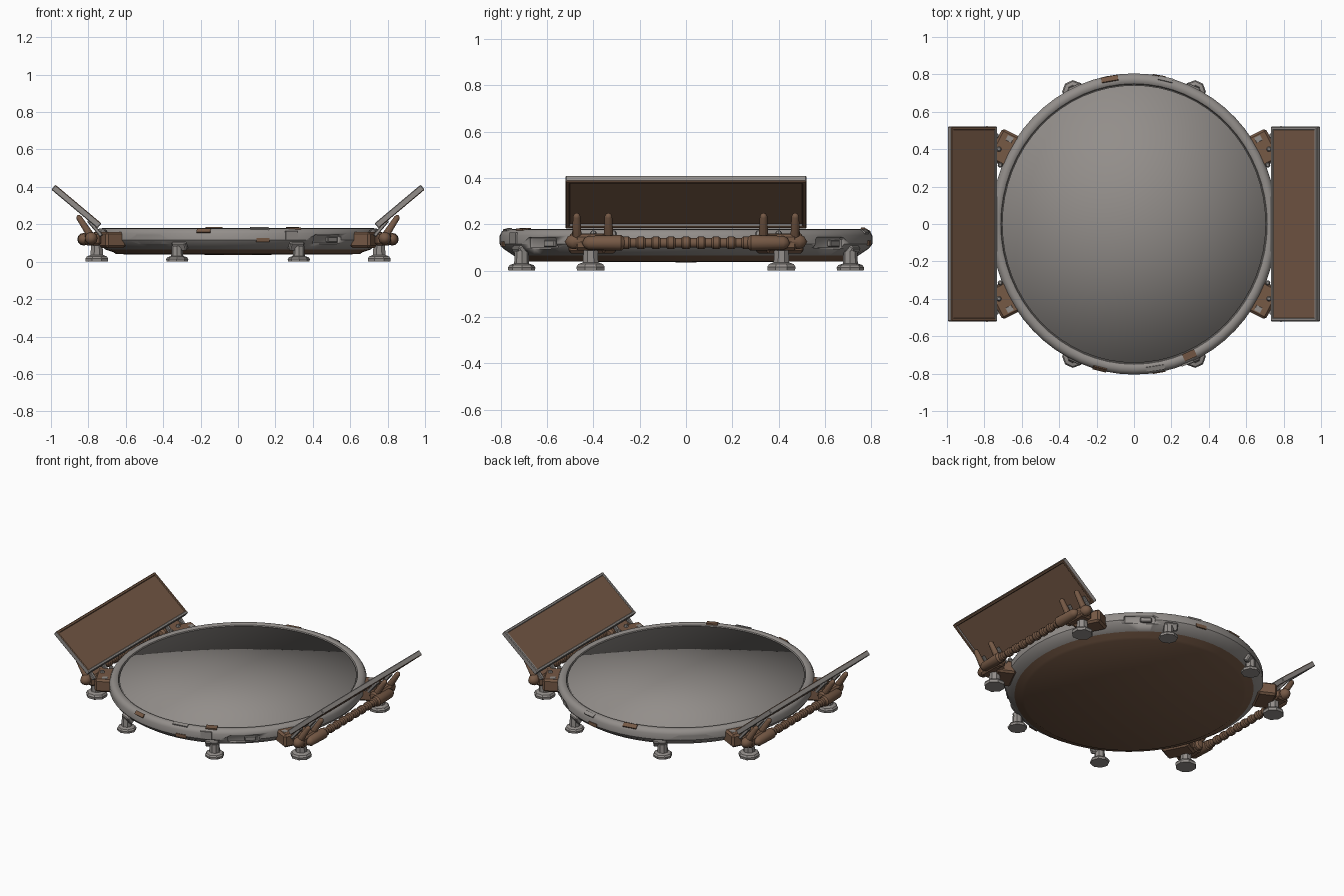
import bpy, bmesh, math
from mathutils import Matrix, Vector

if "Cube" in bpy.data.objects:
    bpy.data.objects.remove(bpy.data.objects["Cube"])

def mat(name, c):
    m = bpy.data.materials.new(name)
    m.diffuse_color = (*c, 1)
    m.use_nodes = True
    m.node_tree.nodes["Principled BSDF"].inputs["Base Color"].default_value = m.diffuse_color
    return m

GREY = mat("worn grey metal", (0.29, 0.27, 0.255))
BROWN = mat("rust brown", (0.18, 0.10, 0.06))
RX = 0.95                                   # the body is slightly narrower in x
T, R, S = Matrix.Translation, Matrix.Rotation, Matrix.Diagonal

def finish(name, bm, mats, rule=None, angle=35, xf=None):
    """Turn a bmesh into a shaded object; rule picks a material per face."""
    if xf is not None:
        bm.transform(xf)
    bmesh.ops.recalc_face_normals(bm, faces=bm.faces)
    bm.normal_update()
    for f in bm.faces:
        f.smooth = True
        if rule:
            f.material_index = rule(f)
    me = bpy.data.meshes.new(name)
    bm.to_mesh(me)
    bm.free()
    for m in mats:
        me.materials.append(m)
    o = bpy.data.objects.new(name, me)
    bpy.context.collection.objects.link(o)
    if angle:
        bpy.ops.object.select_all(action='DESELECT')
        o.select_set(True)
        bpy.context.view_layer.objects.active = o
        bpy.ops.object.shade_smooth_by_angle(angle=math.radians(angle))
    return o

def lathe(profile, seg):
    """Revolve (radius, z) points around z; zero radius makes a pole."""
    bm = bmesh.new()
    rings = []
    for r, z in profile:
        if r == 0:
            rings.append([bm.verts.new((0, 0, z))])
        else:
            rings.append([bm.verts.new((r * math.cos(2 * math.pi * i / seg),
                                        r * math.sin(2 * math.pi * i / seg), z)) for i in range(seg)])
    for a, b in zip(rings, rings[1:]):
        for i in range(seg):
            j = (i + 1) % seg
            q = [a[i % len(a)], a[j % len(a)], b[j % len(b)], b[i % len(b)]]
            bm.faces.new(list(dict.fromkeys(q)))
    return bm

def box(size, bevel=0.0):
    bm = bmesh.new()
    bmesh.ops.create_cube(bm, size=1, matrix=S((*size, 1)))
    if bevel:
        bmesh.ops.bevel(bm, geom=bm.edges[:], offset=bevel, segments=1, affect='EDGES')
    return bm

def rod(a, b, ra, rb, seg=10):
    """Tapered round-ended rod from a to b."""
    a, b = Vector(a), Vector(b)
    L = (b - a).length
    bm = lathe([(0, -ra * .6), (ra * .7, -ra * .4), (ra, 0), (rb, L), (rb * .7, L + rb * .6), (0, L + rb)], seg)
    bm.transform(T(a) @ (b - a).to_track_quat('Z', 'Y').to_matrix().to_4x4())
    return bm

def on_rim(deg, r, z, tilt=0):
    """Frame on the rim: local x outward, y along the rim."""
    a = math.radians(deg)
    return T((RX * r * math.cos(a), r * math.sin(a), z)) @ R(a, 4, 'Z') @ R(math.radians(-tilt), 4, 'Y')

# round body with rolled rim and rusty underside
body = finish("round_body", lathe(
    [(0, 0.158), (0.745, 0.158), (0.75, 0.172), (0.762, 0.179), (0.78, 0.178), (0.795, 0.17),
     (0.805, 0.152), (0.805, 0.115), (0.79, 0.095), (0.745, 0.065), (0.70, 0.05), (0.685, 0.04), (0, 0.036)], 64),
    [GREY, BROWN], lambda f: int(f.calc_center_median().z < 0.06), xf=S((RX, 1, 1, 1)))

# recessed slots on the four diagonals
for deg in (51, 129, 231, 309):
    cutter = finish("slot_cutter", box((0.06, 0.19, 0.05), 0.008), [GREY], angle=0, xf=on_rim(deg, 0.81, 0.118))
    m = body.modifiers.new("slot", 'BOOLEAN')
    m.object, m.operation, m.solver = cutter, 'DIFFERENCE', 'EXACT'
    bpy.ops.object.select_all(action='DESELECT')
    bpy.context.view_layer.objects.active = body
    body.select_set(True)
    bpy.ops.object.modifier_apply(modifier="slot")
    bpy.data.objects.remove(cutter)
    finish("slot_latch", box((0.02, 0.07, 0.03), 0.004), [GREY], xf=on_rim(deg + 3, 0.788, 0.118))

# plate on top, softly shaded over its edge
finish("top_plate", lathe([(0, 0.172), (0.742, 0.168), (0.742, 0.155)], 64), [GREY], angle=0, xf=S((RX, 1, 1, 1)))

# small plates around the rim: angle, radius, height, tilt, width, depth, material
for deg, r, z, tilt, w, d, m in [
        (100, 0.787, 0.174, 60, 0.09, 0.03, BROWN), (77, 0.793, 0.17, 55, 0.08, 0.025, GREY),
        (294, 0.768, 0.179, 85, 0.07, 0.04, BROWN), (279, 0.78, 0.177, 75, 0.10, 0.025, GREY),
        (256, 0.798, 0.166, 40, 0.075, 0.025, BROWN), (280, 0.804, 0.115, 0, 0.07, 0.022, BROWN),
        (292, 0.804, 0.14, 0, 0.07, 0.05, GREY), (80, 0.804, 0.12, 0, 0.07, 0.022, BROWN)]:
    finish("rim_plate", box((0.009, w, d)), [m], xf=on_rim(deg, r, z, tilt))

FOOT = [(0, 0), (0.064, 0), (0.066, 0.016), (0.058, 0.028), (0.036, 0.036), (0.033, 0.1), (0, 0.1)]
for sx in (-1, 1):
    for sy in (-1, 1):
        mir = S((sx, sy, 1, 1))
        # front and back feet under the rim
        finish("small_foot", lathe([(r * 0.9, z * 0.85) for r, z in FOOT], 8), [GREY],
               xf=mir @ T((0.325, 0.71, 0)) @ R(math.radians(65), 4, 'Z') @ R(math.pi / 8, 4, 'Z'))
        finish("foot_strap", box((0.03, 0.08, 0.05), 0.006), [GREY], xf=mir @ on_rim(65.5, 0.79, 0.085, -30))
        # side feet
        finish("side_foot", lathe(FOOT, 8), [GREY], xf=mir @ T((0.755, 0.412, 0)) @ R(math.pi / 8, 4, 'Z'))
        # bracket clamped to the body
        finish("bracket", box((0.12, 0.18, 0.085), 0.012), [BROWN],
               xf=mir @ T((0.69, 0.405, 0.117)) @ R(math.radians(27), 4, 'Z'))
        finish("bracket_ear", box((0.05, 0.045, 0.06), 0.008), [GREY],
               xf=mir @ T((0.665, 0.455, 0.13)) @ R(math.radians(27), 4, 'Z'))
        finish("hinge_block", box((0.085, 0.15, 0.07), 0.012), [BROWN], xf=mir @ T((0.775, 0.405, 0.122)))
        for x, y in ((0.715, 0.315), (0.722, 0.40)):
            finish("bolt", lathe([(0.014, 0), (0.014, 0.012), (0.008, 0.02), (0, 0.021)], 8), [GREY],
                   xf=mir @ T((x, y, 0.152)))
        # prongs holding the panel from behind
        for y in (0.335, 0.472):
            finish("prong", rod((0.775, y, 0.12), (0.85, y, 0.235), 0.022, 0.016), [BROWN], xf=mir)
            finish("prong_knuckle", rod((0.785, y - 0.018, 0.125), (0.785, y + 0.018, 0.125), 0.034, 0.034),
                   [BROWN], xf=mir)
            finish("panel_clip", box((0.11, 0.025, 0.02), 0.004), [GREY],
                   xf=mir @ T((0.765, y, 0.18)) @ R(math.radians(-50), 4, 'Y'))
        # pipe end fitting
        finish("pipe_fitting", rod((0.825, 0.28, 0.12), (0.825, 0.42, 0.12), 0.034, 0.03, 12), [BROWN], xf=mir)

    # ringed pipe between the brackets
    prof = [(0, -0.3)]
    for i in range(-4, 5):
        y = i * 0.065
        prof += [(0.021, y - 0.02), (0.027, y - 0.012), (0.027, y + 0.012), (0.021, y + 0.02)]
    prof.append((0, 0.3))
    finish("ringed_pipe", lathe(prof, 12), [BROWN], xf=T((sx * 0.822, 0, 0.12)) @ R(math.pi / 2, 4, 'X'))

    # tilted side panel: frame bars grey inside, brown behind, around a brown sheet
    px = S((sx, 1, 1, 1)) @ T((0.864, 0, 0.295)) @ R(math.radians(-40), 4, 'Y')
    back = px.to_3x3() @ Vector((0, 0, -1))
    rule = lambda f: int(f.normal.dot(back) > 0.3)
    for s in (-1, 1):
        finish("panel_long_bar", box((0.018, 1.04, 0.034), 0.004), [GREY, BROWN], rule,
               xf=px @ T((s * 0.152, 0, 0)))
        finish("panel_end_bar", box((0.32, 0.018, 0.034), 0.004), [GREY, BROWN], rule,
               xf=px @ T((0, s * 0.511, 0)))
    finish("panel_sheet", box((0.30, 1.02, 0.014)), [BROWN], xf=px @ T((0, 0, 0.006)))
